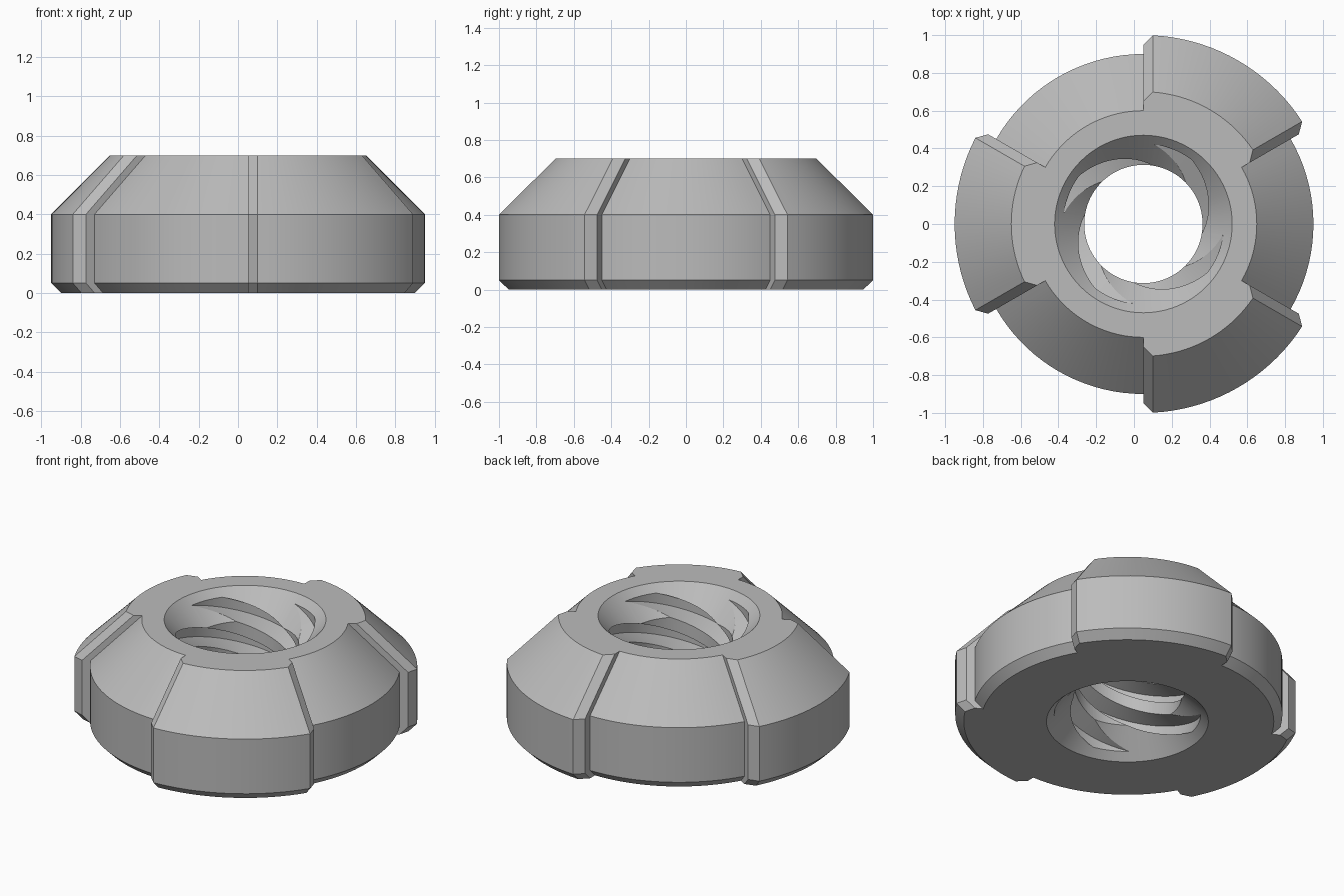
import bpy, bmesh
from math import sin, cos, asin, radians, degrees, tau

cube = bpy.data.objects.get("Cube")
if cube:
    bpy.data.objects.remove(cube, do_unlink=True)

CENTRE_X = 0.05
HEIGHT = 0.7
STEP = 0.05          # chamfer size
MINOR, MAJOR, MOUTH = 0.313, 0.425, 0.47
LEAD, STARTS = 0.8, 4

steel = bpy.data.materials.new("plain grey")
steel.use_nodes = True
grey = (0.5, 0.5, 0.5, 1)
steel.diffuse_color = grey
steel.node_tree.nodes["Principled BSDF"].inputs["Base Color"].default_value = grey


def polar(r, angle, z):
    return (CENTRE_X + r * cos(angle), r * sin(angle), z)


def make_object(name, bm):
    bmesh.ops.recalc_face_normals(bm, faces=bm.faces)
    mesh = bpy.data.meshes.new(name)
    bm.to_mesh(mesh)
    bm.free()
    mesh.materials.append(steel)
    obj = bpy.data.objects.new(name, mesh)
    bpy.context.collection.objects.link(obj)
    return obj


def skin(bm, rings, closed):
    """Join rows of points with quads."""
    rows = [[bm.verts.new(p) for p in ring] for ring in rings]
    n = len(rows[0])
    pairs = list(zip(rows, rows[1:]))
    if closed:
        pairs.append((rows[-1], rows[0]))
    for a, b in pairs:
        for i in range(n - (1 if closed else 0)):
            j = (i + 1) % n
            bm.faces.new((a[i], a[j], b[j], b[i]))
    return rows


# Outer body: raised and lowered sectors alternate every sixth of a turn
LEVELS = ((0.85, 0), (0.9, 0.05), (0.9, 0.4), (0.6, HEIGHT))
SEGMENTS = 18
columns = []
for sector in range(6):
    start, end = radians(30 + 60 * sector), radians(90 + 60 * sector)
    raised = sector % 2 == 0

    def column(t, lift, inset):
        points = []
        for r, z in LEVELS:
            trim = asin(inset / (r + lift))
            a = (start + trim) * (1 - t) + (end - trim) * t
            points.append(polar(r + lift, a, z))
        return points

    if raised:
        columns.append(column(0, STEP, 0))
    for i in range(SEGMENTS + 1):
        columns.append(column(i / SEGMENTS, 2 * STEP if raised else 0,
                              STEP if raised else 0))
    if raised:
        columns.append(column(1, STEP, 0))

bm = bmesh.new()
rows = skin(bm, columns, closed=True)
bm.faces.new([row[0] for row in rows])
bm.faces.new([row[-1] for row in rows])
nut = make_object("slotted_nut", bm)

# Bore with a countersink at both mouths
over = 0.05
depth = MOUTH - MINOR
bore_profile = ((MOUTH + over, -over), (MINOR, depth),
                (MINOR, HEIGHT - depth), (MOUTH + over, HEIGHT + over))
bm = bmesh.new()
rows = skin(bm, [[polar(r, tau * i / 96, z) for r, z in bore_profile]
                 for i in range(96)], closed=True)
bm.faces.new([row[0] for row in rows])
bm.faces.new([row[-1] for row in rows])
bore = make_object("bore_cutter", bm)

# Four-start right-handed trapezoidal thread grooves
INNER = 0.25
root_half, inner_half = 0.0325, 0.0743
section = ((INNER, -inner_half), (MAJOR, -root_half),
           (MAJOR, root_half), (INNER, inner_half))
bm = bmesh.new()
for start in range(STARTS):
    phase = radians(83.5) + tau * start / STARTS
    rings = []
    for i in range(121):
        z = -0.15 + i / 120
        angle = phase + tau * (z - 0.69) / LEAD
        rings.append([polar(r, angle, z + dz) for r, dz in section])
    rows = skin(bm, rings, closed=False)
    bm.faces.new(rows[0])
    bm.faces.new(rows[-1])
grooves = make_object("thread_cutter", bm)

# Cut the bore and the thread
bpy.ops.object.select_all(action='DESELECT')
bpy.context.view_layer.objects.active = nut
nut.select_set(True)
for cutter in (bore, grooves):
    cutter.hide_render = True
    mod = nut.modifiers.new(cutter.name, 'BOOLEAN')
    mod.operation = 'DIFFERENCE'
    mod.solver = 'EXACT'
    mod.object = cutter
    bpy.ops.object.modifier_apply(modifier=mod.name)
    bpy.data.objects.remove(cutter, do_unlink=True)

bpy.ops.object.shade_smooth_by_angle(angle=radians(25))
